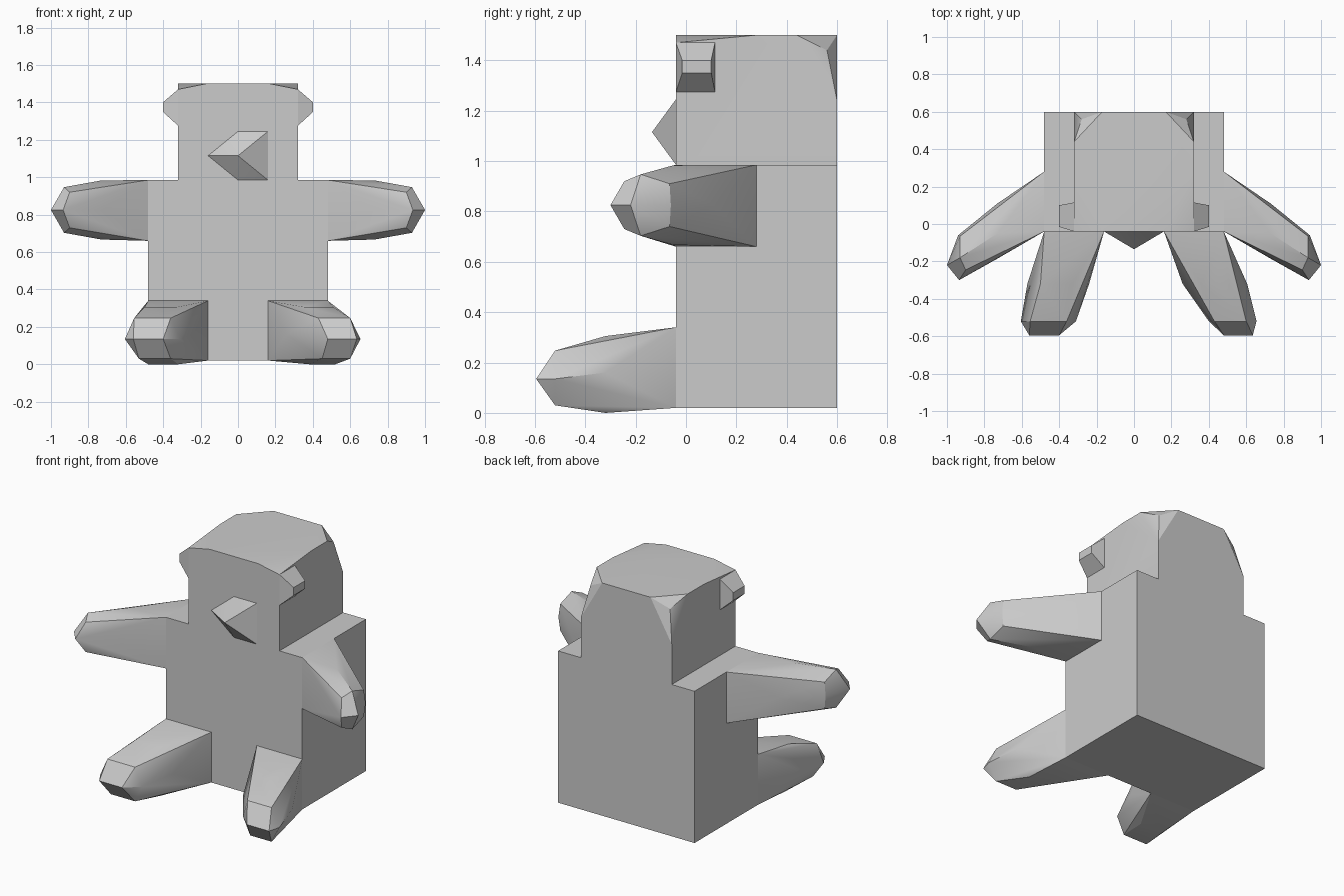
import bpy, bmesh, math

if "Cube" in bpy.data.objects:
    bpy.data.objects.remove(bpy.data.objects["Cube"])


def box(x0, x1, y0, y1, z0, z1):
    return [(x, y, z) for x in (x0, x1) for y in (y0, y1) for z in (z0, z1)]


def hull(name, points, smooth=30):
    """Convex faceted solid wrapped round a few key points."""
    bm = bmesh.new()
    for p in points:
        bm.verts.new(p)
    res = bmesh.ops.convex_hull(bm, input=bm.verts[:])
    junk = {g for g in res["geom_interior"] + res["geom_unused"]
            if isinstance(g, bmesh.types.BMVert)}
    bmesh.ops.delete(bm, geom=list(junk), context='VERTS')
    bmesh.ops.dissolve_limit(bm, angle_limit=math.radians(1),
                             verts=bm.verts[:], edges=bm.edges[:])
    bmesh.ops.recalc_face_normals(bm, faces=bm.faces[:])
    me = bpy.data.meshes.new(name)
    bm.to_mesh(me)
    bm.free()
    ob = bpy.data.objects.new(name, me)
    bpy.context.collection.objects.link(ob)
    bpy.ops.object.select_all(action='DESELECT')
    ob.select_set(True)
    bpy.context.view_layer.objects.active = ob
    bpy.ops.object.shade_smooth_by_angle(angle=math.radians(smooth))
    return ob


def flip(points):
    return [(-x, y, z) for x, y, z in points]


# Body block
hull("body", box(-.48, .48, -.04, .6, .02, .985))

# Head block with clipped top corners
half = [(.32, -.04, .985), (.32, .6, .985), (.32, -.04, 1.47), (.17, -.04, 1.5),
        (.32, .28, 1.5), (.32, .44, 1.5), (.28, .56, 1.44), (.17, .6, 1.5),
        (.32, .6, 1.24)]
hull("head", half + flip(half))

# Beak, a lopsided pyramid
hull("beak", [(0, -.135, 1.115)] + [(x, -.04, z) for x, z in (
    (-.16, 1.115), (0, 1.245), (.16, 1.245), (.16, .985), (0, .985))])

# Ears and arms, mirrored
ear = [(.32, y, z) for y in (-.04, .115) for z in (1.275, 1.47)] + \
      [(.402, y, z) for y in (-.015, .1) for z in (1.35, 1.4)]
arm = [(.48, y, z) for y in (-.04, .28) for z in (.66, .985)]
arm += [(.73, .11, .825), (.73, -.185, .825), (.94, -.06, .825), (.935, -.3, .825),
        (1.0, -.22, .825)]
for s in (1, -1):
    arm += [(.73, -.05, .825 + s * .158), (.93, -.18, .825 + s * .122),
            (.93, -.065, .825 + s * .085), (.9, -.245, .825 + s * .095)]
for side, f in (("right", list), ("left", flip)):
    hull(side + "_ear", f(ear))
    hull(side + "_arm", f(arm))


# Legs: square root, two six-sided rings and a short toe edge
def leg(name, sx, mid, end, toe):
    pts = [(x, -.04, z) for x in (.16, .48) for z in (.02, .34)]
    for y, xs, zs in ((-.32, mid, (.0, .16, .305)), (-.52, end, (.03, .135, .247))):
        for z, (a, b) in zip(zs, xs):
            pts += [(a, y, z), (b, y, z)]
    pts += [(x, -.595, .135) for x in toe]
    hull(name, [(sx * x, y, z) for x, y, z in pts])


leg("right_leg", 1, ((.38, .52), (.26, .605), (.36, .51)),
    ((.45, .6), (.4, .655), (.43, .6)), (.48, .635))
leg("left_leg", -1, ((.32, .48), (.24, .57), (.33, .5)),
    ((.36, .53), (.31, .605), (.36, .555)), (.4, .56))
